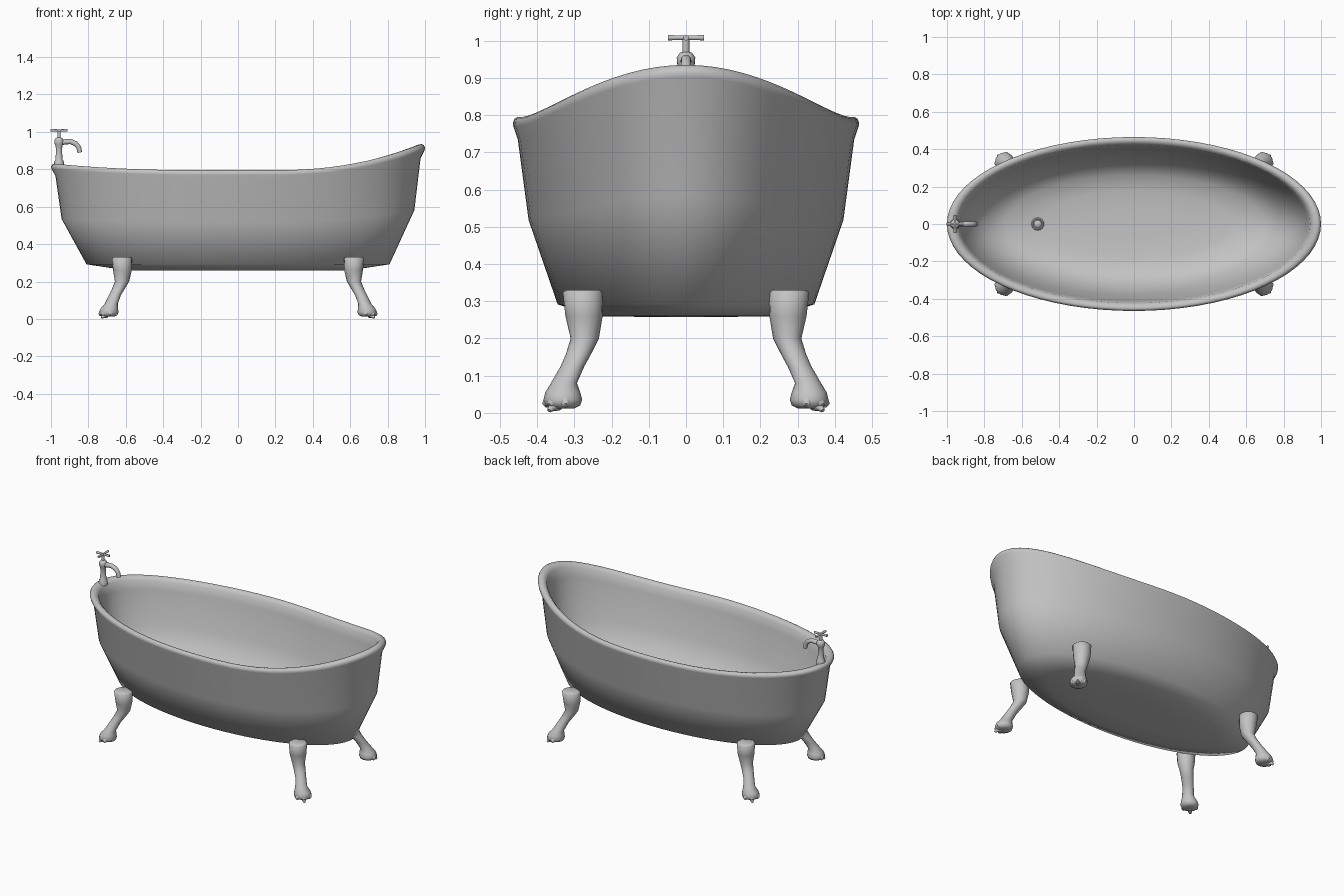
import bpy, bmesh, math
from mathutils import Vector

cube = bpy.data.objects.get("Cube")
if cube:
    bpy.data.objects.remove(cube, do_unlink=True)

GREY = (0.55, 0.55, 0.55, 1)
enamel = bpy.data.materials.new("grey enamel")
enamel.use_nodes = True
enamel.diffuse_color = GREY
enamel.node_tree.nodes["Principled BSDF"].inputs["Base Color"].default_value = GREY


def loft(bm, rings):
    """Skin closed rings of points and cap both ends."""
    loops = [[bm.verts.new(p) for p in ring] for ring in rings]
    n = len(loops[0])
    for a, b in zip(loops, loops[1:]):
        for i in range(n):
            j = (i + 1) % n
            bm.faces.new((a[i], a[j], b[j], b[i]))
    bm.faces.new(loops[0])
    bm.faces.new(loops[-1])


def tube(bm, path, radii, segs=16, side=(0, 1, 0), flat=False):
    """Round tube along a path; flat keeps every ring horizontal."""
    pts = [Vector(p) for p in path]
    side = Vector(side).normalized()
    rings = []
    for i, p in enumerate(pts):
        t = pts[min(i + 1, len(pts) - 1)] - pts[max(i - 1, 0)]
        t = Vector((0, 0, 1)) if flat else t.normalized()
        up = t.cross(side).normalized()
        ring = []
        for k in range(segs):
            a = math.tau * k / segs
            ring.append(p + (side * math.cos(a) + up * math.sin(a)) * radii[i])
        rings.append(ring)
    loft(bm, rings)


def finish(name, bm, angle=40):
    bmesh.ops.recalc_face_normals(bm, faces=bm.faces)
    mesh = bpy.data.meshes.new(name)
    bm.to_mesh(mesh)
    bm.free()
    mesh.materials.append(enamel)
    obj = bpy.data.objects.new(name, mesh)
    bpy.context.collection.objects.link(obj)
    bpy.ops.object.select_all(action='DESELECT')
    obj.select_set(True)
    bpy.context.view_layer.objects.active = obj
    bpy.ops.object.shade_smooth_by_angle(angle=math.radians(angle))
    return obj


# Tub shell: elliptical rings under a rim that sweeps up at the backrest
BASE = 0.292


def rim_height(c):
    rise = 0.14 if c > 0 else 0.035
    return 0.795 + rise * (max(abs(c) - 0.2, 0) / 0.8) ** 2.2


def tub_ring(rx, ry, t=None, z=None, segs=72):
    ring = []
    for k in range(segs):
        a = math.tau * k / segs
        c = math.cos(a)
        h = z if z is not None else BASE + t * (rim_height(c) - BASE)
        ring.append((rx * c, ry * math.sin(a), h))
    return ring


outer_base = [(0.3, 0.12, 0.258), (0.6, 0.25, 0.26)]
outer_wall = [(0.81, 0.345, 0), (0.943, 0.423, 0.45), (0.976, 0.452, 0.88)]
rim = [(0.998, 0.464, 0.95), (1.0, 0.465, 0.97), (0.994, 0.461, 0.99),
       (0.982, 0.453, 1.0), (0.96, 0.437, 0.993), (0.942, 0.423, 0.96)]
inner_wall = [(0.93, 0.412, 0.86), (0.892, 0.38, 0.45), (0.8, 0.322, 0.19)]
inner_floor = [(0.69, 0.262, 0.338), (0.5, 0.18, 0.32), (0.25, 0.08, 0.314)]

bm = bmesh.new()
loft(bm, [tub_ring(x, y, z=z) for x, y, z in outer_base]
     + [tub_ring(x, y, t=t) for x, y, t in outer_wall + rim + inner_wall]
     + [tub_ring(x, y, z=z) for x, y, z in inner_floor])
finish("tub", bm, 75)

# Clawed legs: one is shaped, the other three are mirrored
bm = bmesh.new()
leg = [(0.62, 0.277, 0.33, 0.046), (0.62, 0.277, 0.324, 0.054),
       (0.618, 0.274, 0.26, 0.05), (0.62, 0.272, 0.2, 0.038),
       (0.64, 0.288, 0.16, 0.034), (0.659, 0.305, 0.125, 0.032),
       (0.678, 0.328, 0.08, 0.035), (0.688, 0.331, 0.055, 0.047),
       (0.691, 0.331, 0.035, 0.052), (0.692, 0.331, 0.02, 0.047),
       (0.692, 0.331, 0.012, 0.03)]
tube(bm, [p[:3] for p in leg], [p[3] for p in leg], flat=True)
foot = Vector((0.688, 0.328, 0))
for turn in (-50, 0, 50):
    a = math.radians(45 + turn)
    out = Vector((math.cos(a), math.sin(a), 0))
    across = (-out.y, out.x, 0)
    toe = [(0.01, 0.036), (0.03, 0.034), (0.045, 0.028), (0.054, 0.02)]
    tube(bm, [foot + out * d + Vector((0, 0, z)) for d, z in toe],
         [0.018, 0.02, 0.016, 0.007], 10, across)
# Middle claw of the foot
out = Vector((1, 1, 0)).normalized()
claw = [(0.02, 0.02), (0.045, 0.016), (0.056, 0.006)]
tube(bm, [foot + out * d + Vector((0, 0, z)) for d, z in claw],
     [0.014, 0.012, 0.006], 8, (-1, 1, 0))
legs = finish("clawed_legs", bm, 60)
mirror = legs.modifiers.new("Mirror", 'MIRROR')
mirror.use_axis = (True, True, False)
mirror.use_mirror_merge = False

# Faucet column, with collar and stem
FX = -0.957
bm = bmesh.new()
column = [(0.815, 0.027), (0.84, 0.026), (0.852, 0.019), (0.9, 0.016),
          (0.925, 0.018), (0.938, 0.024), (0.955, 0.025), (0.968, 0.016),
          (0.97, 0.009), (1.005, 0.009)]
tube(bm, [(FX, 0, z) for z, r in column], [r for z, r in column])
finish("faucet_column", bm)

# Faucet spout
bm = bmesh.new()
spout = [(FX, 0.94), (-0.925, 0.947), (-0.895, 0.948), (-0.868, 0.937),
         (-0.851, 0.916), (-0.846, 0.89)]
tube(bm, [(x, 0, z) for x, z in spout], [0.015, 0.014, 0.014, 0.014, 0.013, 0.013], 12)
finish("faucet_spout", bm)

# Cross handle
bm = bmesh.new()
for side, reach in (((0, 1, 0), Vector((0.045, 0, 0))), ((1, 0, 0), Vector((0, 0.049, 0)))):
    hub = Vector((FX, 0, 1.008))
    tube(bm, [hub - reach, hub, hub + reach], [0.0075, 0.006, 0.0075], 10, side)
finish("faucet_handle", bm)

# Drain: raised ring and domed plug
bm = bmesh.new()
collar = [(0.31, 0.034), (0.326, 0.034), (0.33, 0.03), (0.33, 0.025), (0.324, 0.023),
          (0.324, 0.02), (0.328, 0.016), (0.331, 0.006)]
tube(bm, [(-0.515, 0, z) for z, r in collar], [r for z, r in collar], 24, flat=True)
finish("drain", bm)
